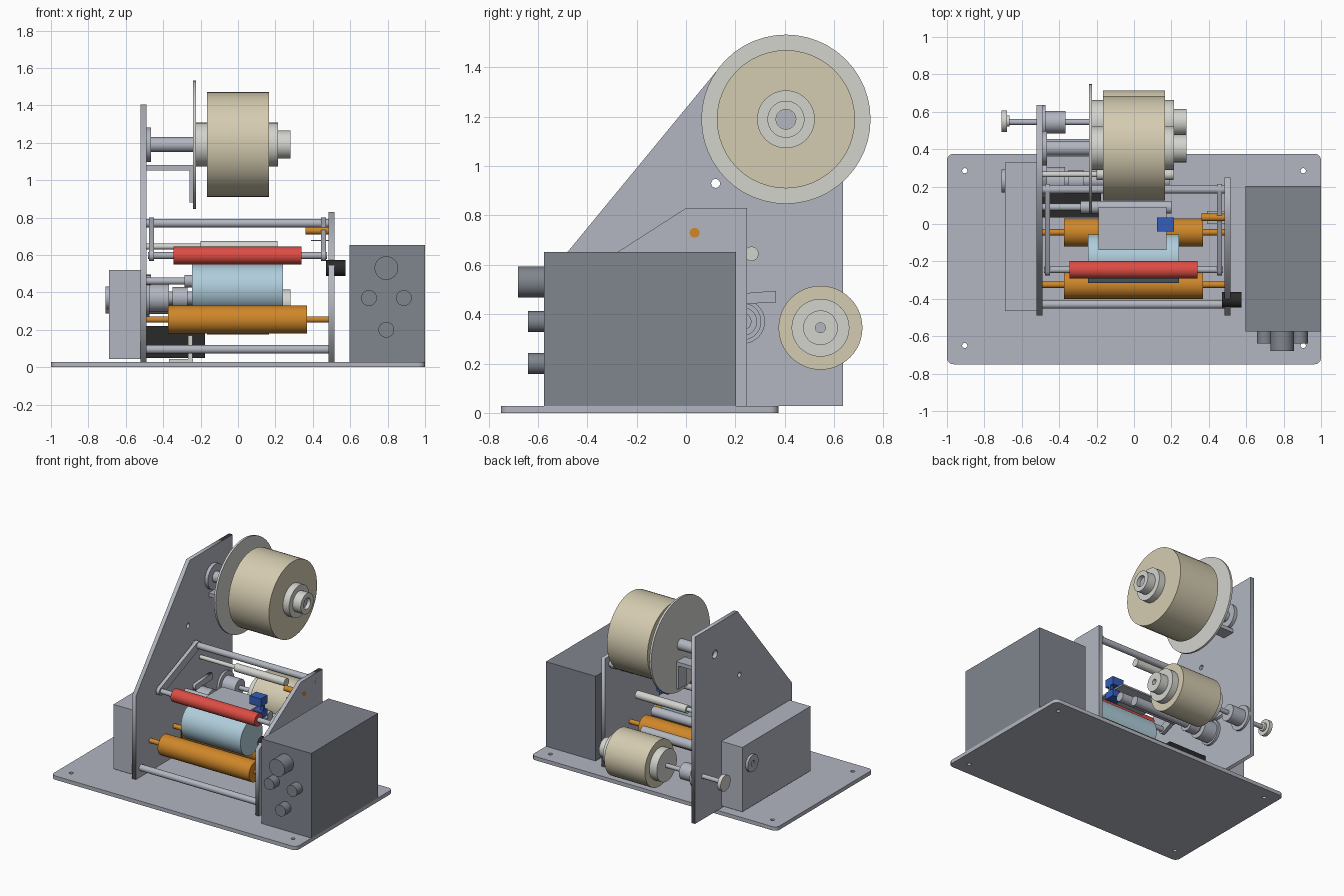
import bpy, bmesh, math
from mathutils import Matrix, Vector

cube = bpy.data.objects.get("Cube")
if cube:
    bpy.data.objects.remove(cube, do_unlink=True)


def material(name, rgb):
    lin = [((c / 255 + 0.055) / 1.055) ** 2.4 for c in rgb] + [1]
    m = bpy.data.materials.new(name)
    m.use_nodes = True
    m.diffuse_color = lin
    m.node_tree.nodes["Principled BSDF"].inputs["Base Color"].default_value = lin
    return m


STEEL = material("steel grey", (178, 182, 192))
CASE = material("case grey", (128, 133, 141))
PAPER = material("paper cream", (212, 203, 176))
WHITE = material("off white", (211, 211, 206))
ORANGE = material("roller orange", (207, 135, 42))
RED = material("roller red", (220, 77, 68))
SKY = material("drum light blue", (175, 205, 219))
BLACK = material("black", (42, 42, 42))
BLUE = material("sensor blue", (52, 94, 184))

# local z becomes world x, local x becomes y, local y becomes z
ALONG_X = Matrix(((0, 0, 1, 0), (1, 0, 0, 0), (0, 1, 0, 0), (0, 0, 0, 1)))
# local z becomes world -y
ALONG_FRONT = Matrix(((1, 0, 0, 0), (0, 0, -1, 0), (0, 1, 0, 0), (0, 0, 0, 1)))


def add(name, mesh, mat, smooth=False):
    mesh.materials.clear()
    mesh.materials.append(mat)
    ob = bpy.data.objects.new(name, mesh)
    bpy.context.collection.objects.link(ob)
    if smooth:
        bpy.ops.object.select_all(action="DESELECT")
        ob.select_set(True)
        bpy.context.view_layer.objects.active = ob
        bpy.ops.object.shade_smooth_by_angle(angle=math.radians(30))
    return ob


def box(name, x, y, z, mat):
    """Box from three (low, high) ranges."""
    bm = bmesh.new()
    bmesh.ops.create_cube(bm, size=1)
    for v in bm.verts:
        v.co = Vector([(a + b) / 2 + (b - a) * c for (a, b), c in zip((x, y, z), v.co)])
    me = bpy.data.meshes.new(name)
    bm.to_mesh(me)
    bm.free()
    return add(name, me, mat)


def turned(name, y, z, profile, mat, axis=ALONG_X, x=0, n=48):
    """Turned part: profile of (distance along axis, radius), capped at both ends."""
    bm = bmesh.new()
    rings = []
    for d, r in profile:
        rings.append([bm.verts.new((r * math.cos(2 * math.pi * i / n),
                                    r * math.sin(2 * math.pi * i / n), d)) for i in range(n)])
    for a, b in zip(rings, rings[1:]):
        for i in range(n):
            j = (i + 1) % n
            bm.faces.new((a[i], a[j], b[j], b[i]))
    bm.faces.new(rings[0])
    bm.faces.new(rings[-1])
    bmesh.ops.recalc_face_normals(bm, faces=bm.faces)
    bm.transform(Matrix.Translation((x, y, z)) @ axis)
    me = bpy.data.meshes.new(name)
    bm.to_mesh(me)
    bm.free()
    return add(name, me, mat, True)


def rod(name, y, z, x0, x1, r, mat=STEEL):
    return turned(name, y, z, [(x0, r), (x1, r)], mat)


def circle(x, y, r, n=24):
    return [(x + r * math.cos(2 * math.pi * i / n), y + r * math.sin(2 * math.pi * i / n)) for i in range(n)]


def sheet(name, outline, holes, low, high, mat, axis=Matrix()):
    """Flat plate cut from an outline with round holes (x, y, radius)."""
    cu = bpy.data.curves.new(name, "CURVE")
    cu.dimensions = "2D"
    cu.fill_mode = "BOTH"
    cu.extrude = (high - low) / 2
    for loop in [outline] + [circle(*h) for h in holes]:
        s = cu.splines.new("POLY")
        s.points.add(len(loop) - 1)
        for p, (u, v) in zip(s.points, loop):
            p.co = (u, v, 0, 1)
        s.use_cyclic_u = True
    tmp = bpy.data.objects.new(name + "_outline", cu)
    bpy.context.collection.objects.link(tmp)
    dg = bpy.context.evaluated_depsgraph_get()
    me = bpy.data.meshes.new_from_object(tmp.evaluated_get(dg))
    bpy.data.objects.remove(tmp, do_unlink=True)
    me.transform(axis @ Matrix.Translation((0, 0, (low + high) / 2)))
    return add(name, me, mat)


# Base plate with rounded corners and screw holes
corner = 0.035
base = []
for k, (cx, cy) in enumerate([(1, 0.375), (-1, 0.375), (-1, -0.75), (1, -0.75)]):
    cx -= math.copysign(corner, cx)
    cy -= math.copysign(corner, cy)
    for i in range(7):
        a = math.pi / 2 * (k + i / 6)
        base.append((cx + corner * math.cos(a), cy + corner * math.sin(a)))
sheet("base_plate", base, [(sx, y, 0.014) for sx in (-0.905, 0.905) for y in (-0.65, 0.285)],
      0, 0.028, STEEL)

# Side plates
sheet("tall_side_plate", [(-0.49, 0.028), (0.637, 0.028), (0.637, 1.405), (0.14, 1.405), (-0.49, 0.64)],
      [(0.405, 1.19, 0.03), (0.12, 0.93, 0.018)], -0.52, -0.49, STEEL, ALONG_X)
sheet("short_side_plate", [(-0.49, 0.028), (0.248, 0.028), (0.248, 0.83), (0, 0.83), (-0.49, 0.515)],
      [], 0.485, 0.515, STEEL, ALONG_X)

# Control box and knobs
box("control_box", (0.595, 1), (-0.575, 0.203), (0.028, 0.652), CASE)
for i, (x, z, r, length) in enumerate([(0.793, 0.53, 0.063, 0.105), (0.7, 0.37, 0.042, 0.065),
                                       (0.887, 0.37, 0.042, 0.065), (0.793, 0.2, 0.042, 0.065)]):
    turned("control_knob_%d" % i, -0.575, z, [(0, r), (length, r)], CASE, ALONG_FRONT, x)

# Drive box with its shaft cover
box("drive_box", (-0.69, -0.52), (-0.465, 0.33), (0.045, 0.52), STEEL)
turned("drive_cover", 0.23, 0.37, [(-0.69, 0.062), (-0.708, 0.062), (-0.708, 0.02), (-0.7, 0.02)], STEEL)

# Tie rods
rod("top_tie_rod", 0.185, 0.77, -0.52, 0.516, 0.023)
rod("front_tie_rod", -0.43, 0.095, -0.49, 0.485, 0.023)

# Orange rollers with their shafts
for name, y in (("front", -0.325), ("rear", -0.045)):
    turned(name + "_orange_roller", y, 0.255,
           [(-0.488, 0.017), (-0.375, 0.017), (-0.375, 0.075), (0.37, 0.075), (0.37, 0.017), (0.484, 0.017)],
           ORANGE)
rod("small_orange_roller", 0.035, 0.73, 0.36, 0.516, 0.02, ORANGE)
box("small_roller_tab", (0.39, 0.485), (0, 0.07), (0.674, 0.68), STEEL)

# Drum, pressure roller and its swing arms
rod("print_drum", -0.185, 0.42, -0.245, 0.24, 0.13, SKY)
rod("pressure_roller", -0.245, 0.597, -0.345, 0.34, 0.047, RED)
rod("pressure_shaft", -0.245, 0.597, -0.48, 0.475, 0.018)
tilt = math.atan2(0.77 - 0.597, 0.185 + 0.245)
arm = []
for y, z, start in ((0.185, 0.77, -math.pi / 2), (-0.245, 0.597, math.pi / 2)):
    for i in range(13):
        a = start + tilt + math.pi * i / 12
        arm.append((y + 0.03 * math.cos(a), z + 0.03 * math.sin(a)))
for side, x in (("right", -0.477), ("left", 0.443)):
    sheet(side + "_swing_arm", arm, [], x, x + 0.027, STEEL, ALONG_X)
rod("black_hand_knob", -0.405, 0.53, 0.47, 0.575, 0.042, BLACK)

# Peel plate and forked sensor
box("peel_plate", (-0.19, 0.175), (-0.14, 0.09), (0.56, 0.572), STEEL)
box("sensor_top", (0.122, 0.215), (-0.04, 0.035), (0.58, 0.64), BLUE)
box("sensor_bottom", (0.122, 0.215), (-0.04, 0.035), (0.49, 0.54), BLUE)
box("sensor_spine", (0.19, 0.215), (-0.01, 0.01), (0.54, 0.58), BLUE)

# Guide rollers behind the drum
turned("white_guide_roller", 0.265, 0.645, [(-0.49, 0.015), (-0.2, 0.015), (-0.2, 0.029), (0.21, 0.029)], WHITE)
turned("middle_guide_roller", 0.09, 0.46, [(-0.49, 0.019), (-0.285, 0.019), (-0.285, 0.034), (0.2, 0.034)], STEEL)
turned("drive_roller", 0.23, 0.37,
       [(-0.49, 0.09), (-0.472, 0.09), (-0.472, 0.075), (-0.37, 0.075), (-0.37, 0.035),
        (-0.35, 0.035), (-0.35, 0.058), (-0.27, 0.058), (-0.27, 0.035), (0.19, 0.035)], STEEL)
sheet("tension_lever", [(0.17, 0.44), (0.365, 0.447), (0.365, 0.495), (0.17, 0.48)], [],
      -0.488, -0.465, STEEL, ALONG_X)

# Black motor block on a small bracket
box("motor_block", (-0.49, -0.177), (0.035, 0.165), (0.05, 0.22), BLACK)
box("bracket_foot", (-0.37, -0.24), (-0.03, 0.03), (0.028, 0.045), WHITE)
box("bracket_post", (-0.268, -0.244), (-0.03, 0.03), (0.045, 0.17), WHITE)


# Paper rolls on stepped hubs
def paper_roll(name, y, z, radius, nose, bore):
    turned(name + "_paper", y, z, [(-0.165, radius), (0.165, radius)], PAPER)
    turned(name + "_hub", y, z, [(-0.225, 0.117), (0.215, 0.117), (0.215, nose), (0.28, nose),
                                 (0.28, bore), (0.25, bore)], WHITE)
    rod(name + "_bore_end", y, z, 0.245, 0.254, bore * 0.98)


paper_roll("upper", 0.405, 1.19, 0.28, 0.075, 0.04)
rod("backing_disc", 0.405, 1.19, -0.24, -0.225, 0.343, WHITE)
turned("upper_shaft", 0.405, 1.19, [(-0.49, 0.092), (-0.465, 0.092), (-0.465, 0.04), (-0.24, 0.04)], STEEL)
box("brake_shelf", (-0.49, -0.24), (0.36, 0.455), (1.052, 1.08), STEEL)
box("brake_pad", (-0.258, -0.241), (0.36, 0.455), (0.88, 1.052), STEEL)

paper_roll("lower", 0.545, 0.345, 0.17, 0.07, 0.02)
turned("lower_shaft", 0.545, 0.345,
       [(-0.67, 0.016), (-0.49, 0.016), (-0.49, 0.09), (-0.473, 0.09), (-0.473, 0.06), (-0.365, 0.06),
        (-0.365, 0.016), (-0.225, 0.016)], STEEL)
turned("lower_hand_knob", 0.55, 0.345, [(-0.708, 0.03), (-0.708, 0.058), (-0.68, 0.058), (-0.68, 0.03),
                                       (-0.665, 0.03)], WHITE)
